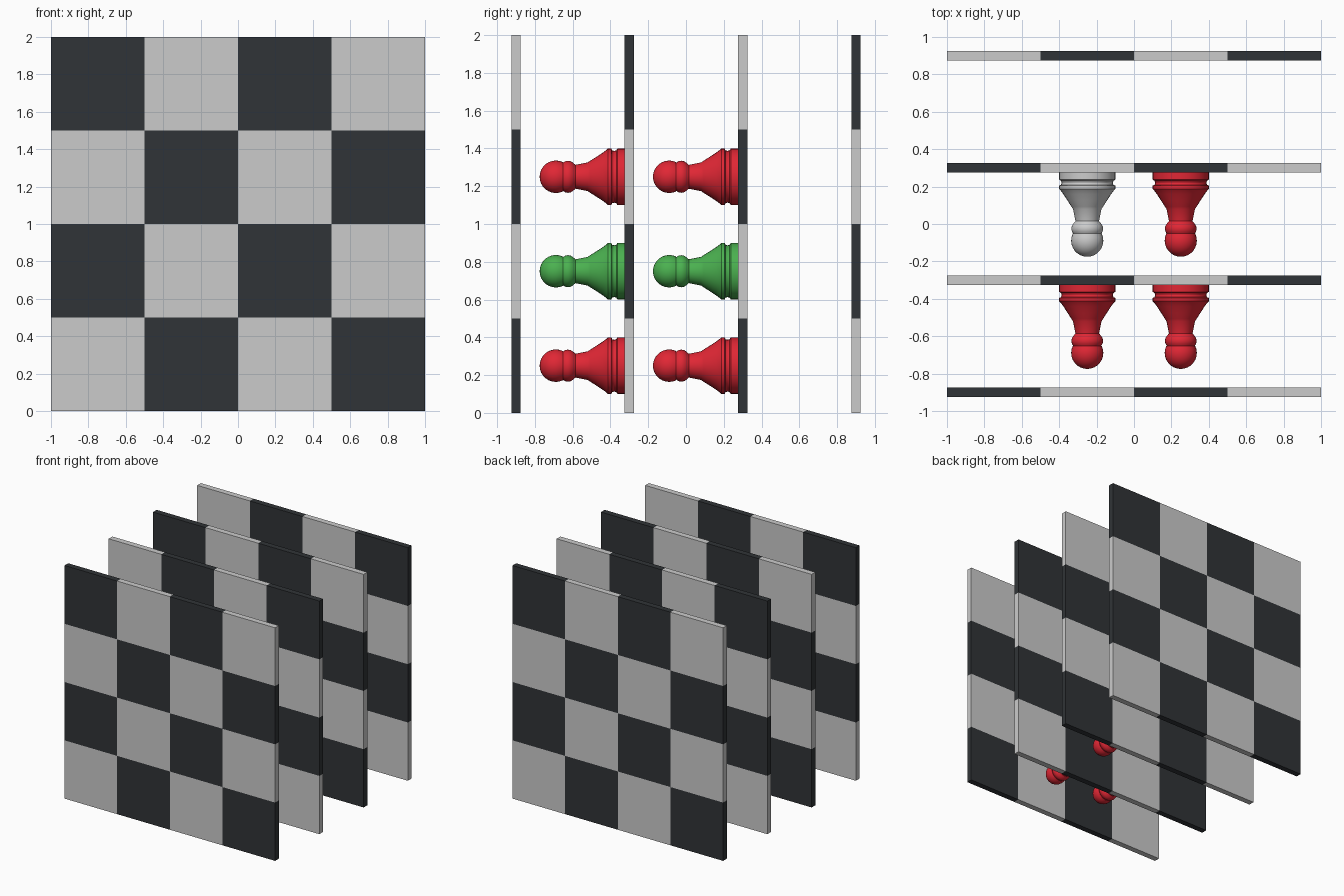
import bpy, bmesh, math
from math import sin, cos, pi

if "Cube" in bpy.data.objects:
    bpy.data.objects.remove(bpy.data.objects["Cube"])

CELL, GAP, THICK = 0.5, 0.6, 0.05


def material(name, color):
    m = bpy.data.materials.new(name)
    m.diffuse_color = (*color, 1)
    m.use_nodes = True
    m.node_tree.nodes["Principled BSDF"].inputs["Base Color"].default_value = m.diffuse_color
    return m


DARK = material("dark_square", (0.03, 0.034, 0.038))
RED = material("red", (0.75, 0.02, 0.035))
GREEN = material("green", (0.07, 0.44, 0.08))


def position(n):
    return -1 + CELL * (n + 0.5)


def level_y(j):
    return GAP * (j - 1.5)


def finish(name, bm, mat):
    bmesh.ops.recalc_face_normals(bm, faces=bm.faces)
    mesh = bpy.data.meshes.new(name)
    bm.to_mesh(mesh)
    bm.free()
    obj = bpy.data.objects.new(name, mesh)
    bpy.context.collection.objects.link(obj)
    if mat:
        mesh.materials.append(mat)
    return obj


# Four upright boards, each made of light and dark square tiles
for j in range(4):
    for parity, label, mat in ((0, "light", None), (1, "dark", DARK)):
        bm = bmesh.new()
        for i in range(4):
            for k in range(4):
                if (i + j + k) % 2 != parity:
                    continue
                geo = bmesh.ops.create_cube(bm, size=1)["verts"]
                bmesh.ops.scale(bm, vec=(CELL, THICK, CELL), verts=geo)
                bmesh.ops.translate(bm, verts=geo,
                                    vec=(position(i), level_y(j), position(k) + 1))
        finish(f"board_{j + 1}_{label}_squares", bm, mat)

# Pawn outline as (radius, height): stepped base, tapered body, collar, round head
profile = [(0, 0), (0.15, 0), (0.15, 0.038), (0.14, 0.044), (0.137, 0.055),
           (0.14, 0.066), (0.15, 0.07), (0.15, 0.088), (0.143, 0.095), (0.128, 0.115),
           (0.105, 0.15), (0.085, 0.182), (0.076, 0.195), (0.063, 0.26)]
profile += [(0.045 + 0.04 * sin(a), 0.3 - 0.04 * cos(a))
            for a in (pi * t / 8 for t in range(2, 7))]
profile += [(0.086 * sin(a), 0.364 - 0.086 * cos(a))
            for a in (pi * t / 14 for t in range(5, 14))]
profile.append((0, 0.45))


# Pawns lie on their board's front face, with their heads towards -y
def pawn(name, i, j, k, mat, sides=32):
    cx, cy, cz = position(i), level_y(j) - THICK / 2, position(k) + 1
    bm = bmesh.new()
    rings = []
    for r, h in profile:
        count = sides if r else 1
        rings.append([bm.verts.new((cx + r * cos(2 * pi * s / sides), cy - h,
                                    cz + r * sin(2 * pi * s / sides)))
                      for s in range(count)])
    for a, b in zip(rings, rings[1:]):
        for s in range(sides):
            t = (s + 1) % sides
            if len(a) == 1:
                bm.faces.new((a[0], b[s], b[t]))
            elif len(b) == 1:
                bm.faces.new((a[s], a[t], b[0]))
            else:
                bm.faces.new((a[s], a[t], b[t], b[s]))
    obj = finish(name, bm, mat)
    bpy.ops.object.select_all(action="DESELECT")
    obj.select_set(True)
    bpy.context.view_layer.objects.active = obj
    bpy.ops.object.shade_smooth_by_angle(angle=math.radians(30))


# One grey pawn, green in its own row, red in the rows above and below
pawn("grey_pawn", 1, 2, 1, None)
for n, (i, j) in enumerate(((2, 2), (1, 1), (2, 1)), 1):
    pawn(f"green_pawn_{n}", i, j, 1, GREEN)
    pawn(f"lower_red_pawn_{n}", i, j, 0, RED)
    pawn(f"upper_red_pawn_{n}", i, j, 2, RED)
